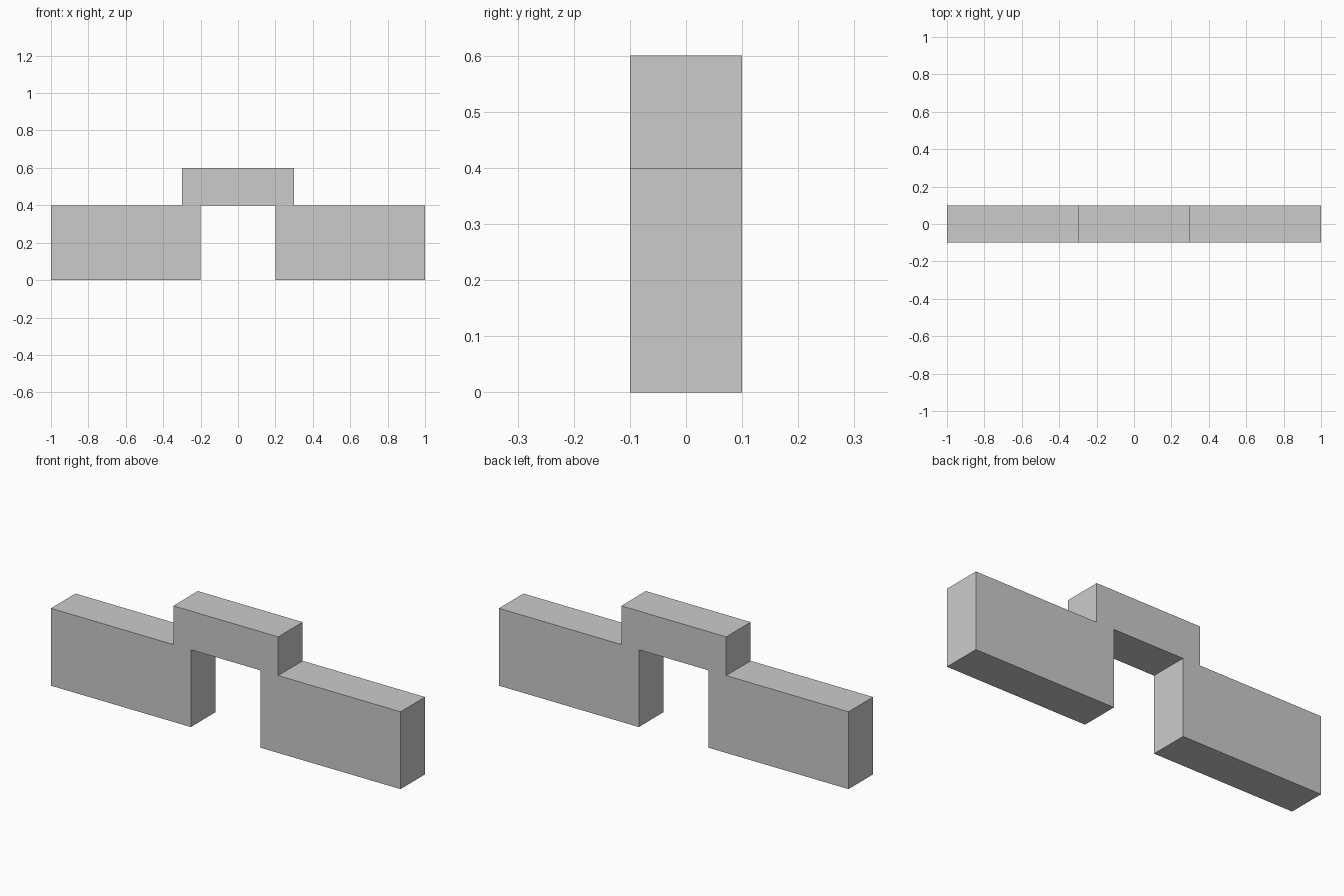
import bpy
import bmesh
from mathutils import Vector

if "Cube" in bpy.data.objects:
    bpy.data.objects.remove(bpy.data.objects["Cube"])

DEPTH = 0.2

# Right half of the front outline (x, z), from the doorway top round to the lintel top
half = [(0.2, 0.4), (0.2, 0.0), (1.0, 0.0), (1.0, 0.4), (0.3, 0.4), (0.3, 0.6)]
outline = half + [(-x, z) for x, z in reversed(half)]

# Wall with doorway and raised lintel: one outline extruded front to back
bm = bmesh.new()
front = bm.faces.new([bm.verts.new((x, -DEPTH / 2, z)) for x, z in outline])
result = bmesh.ops.extrude_face_region(bm, geom=[front], use_keep_orig=True)
moved = [v for v in result["geom"] if isinstance(v, bmesh.types.BMVert)]
bmesh.ops.translate(bm, verts=moved, vec=Vector((0, DEPTH, 0)))
bmesh.ops.recalc_face_normals(bm, faces=bm.faces)

mesh = bpy.data.meshes.new("doorway_wall")
bm.to_mesh(mesh)
bm.free()
wall = bpy.data.objects.new("doorway_wall", mesh)
bpy.context.collection.objects.link(wall)
